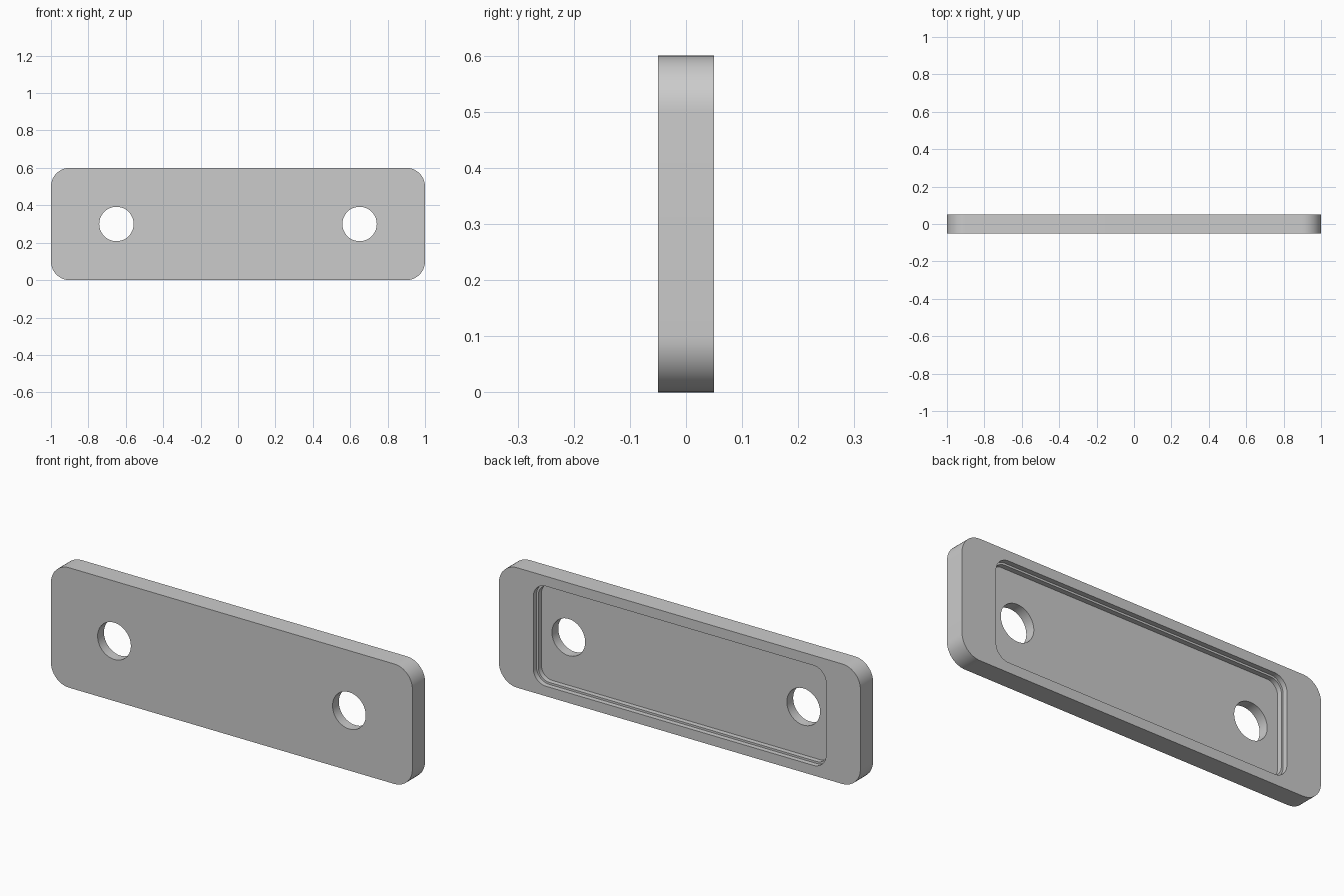
import bpy, bmesh, math
from mathutils import Vector

if "Cube" in bpy.data.objects:
    bpy.data.objects.remove(bpy.data.objects["Cube"])

GREY = (0.6, 0.6, 0.6, 1)
grey = bpy.data.materials.new("light grey")
grey.use_nodes = True
grey.diffuse_color = GREY
grey.node_tree.nodes["Principled BSDF"].inputs["Base Color"].default_value = GREY

MID_Z = 0.3


def rounded_slab(name, half_w, half_h, radius, y_front, y_back, x=0, steps=12):
    """Rounded rectangle in the xz plane, extruded along y."""
    bm = bmesh.new()
    verts = []
    for quarter, (sx, sz) in enumerate([(1, 1), (-1, 1), (-1, -1), (1, -1)]):
        for i in range(steps + 1):
            a = (quarter + i / steps) * math.pi / 2
            verts.append(bm.verts.new((
                x + sx * (half_w - radius) + radius * math.cos(a), y_front,
                MID_Z + sz * (half_h - radius) + radius * math.sin(a))))
    face = bm.faces.new(verts)
    side = bmesh.ops.extrude_face_region(bm, geom=[face])["geom"]
    moved = [g for g in side if isinstance(g, bmesh.types.BMVert)]
    bmesh.ops.translate(bm, verts=moved, vec=Vector((0, y_back - y_front, 0)))
    bmesh.ops.remove_doubles(bm, verts=bm.verts, dist=1e-5)
    bmesh.ops.recalc_face_normals(bm, faces=bm.faces)
    mesh = bpy.data.meshes.new(name)
    bm.to_mesh(mesh)
    bm.free()
    mesh.materials.append(grey)
    obj = bpy.data.objects.new(name, mesh)
    bpy.context.collection.objects.link(obj)
    return obj


# Plate body
plate = rounded_slab("plate", 1.0, 0.3, 0.1, -0.05, 0.05)

# Stepped pocket in the back, and two through holes
cutters = [
    rounded_slab("pocket_rim_cutter", 0.81, 0.25, 0.07, 0.025, 0.1),
    rounded_slab("pocket_floor_cutter", 0.8, 0.24, 0.06, 0.0, 0.09),
]
for side in (-1, 1):
    cutters.append(rounded_slab("hole_cutter", 0.092, 0.092, 0.092, -0.1, 0.08, x=0.65 * side))

bpy.ops.object.select_all(action="DESELECT")
plate.select_set(True)
bpy.context.view_layer.objects.active = plate
for cutter in cutters:
    cutter.hide_render = True
    cut = plate.modifiers.new("cut", "BOOLEAN")
    cut.operation = "DIFFERENCE"
    cut.solver = "EXACT"
    cut.object = cutter
    bpy.ops.object.modifier_apply(modifier=cut.name)
    bpy.data.objects.remove(cutter)

bpy.ops.object.shade_smooth_by_angle(angle=math.radians(30))
